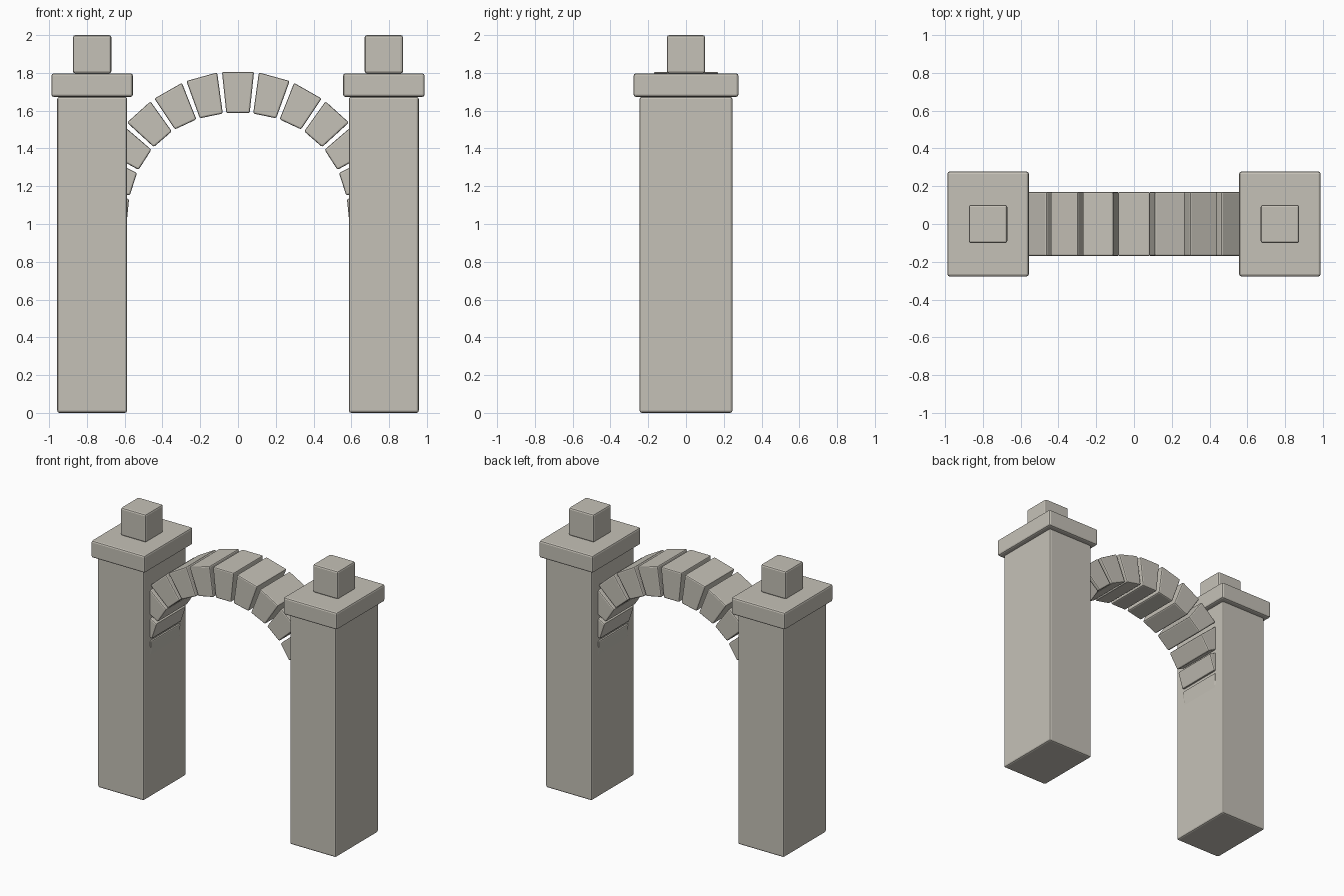
import bpy
import bmesh
from math import sin, cos, pi

default = bpy.data.objects.get("Cube")
if default:
    bpy.data.objects.remove(default, do_unlink=True)

STONE_COLOUR = (0.56, 0.535, 0.475, 1.0)
stone = bpy.data.materials.new("pale_stone")
stone.use_nodes = True
stone.diffuse_color = STONE_COLOUR
stone.node_tree.nodes["Principled BSDF"].inputs["Base Color"].default_value = STONE_COLOUR


def add_prism(name, outline, depth, bevel):
    """Extrude an (x, z) outline symmetrically along y and soften its edges."""
    bm = bmesh.new()
    front = bm.faces.new([bm.verts.new((x, -depth / 2, z)) for x, z in outline])
    result = bmesh.ops.extrude_face_region(bm, geom=[front])
    moved = [v for v in result["geom"] if isinstance(v, bmesh.types.BMVert)]
    bmesh.ops.translate(bm, verts=moved, vec=(0, depth, 0))
    bmesh.ops.recalc_face_normals(bm, faces=bm.faces)
    mesh = bpy.data.meshes.new(name)
    bm.to_mesh(mesh)
    bm.free()
    mesh.materials.append(stone)
    obj = bpy.data.objects.new(name, mesh)
    bpy.context.collection.objects.link(obj)
    mod = obj.modifiers.new("soft_edges", "BEVEL")
    mod.width = bevel
    mod.segments = 2
    return obj


def add_block(name, x, width, depth, bottom, top):
    left, right = x - width / 2, x + width / 2
    return add_prism(name, [(left, bottom), (right, bottom), (right, top), (left, top)],
                     depth, 0.012)


# Two pillars, each with a cap slab and a cube finial
PILLAR_X = 0.772
for side, sign in (("left", 1), ("right", -1)):
    x = sign * PILLAR_X
    add_block(side + "_pillar", x, 0.37, 0.492, 0.0, 1.673)
    add_block(side + "_cap", x, 0.431, 0.555, 1.673, 1.797)
    add_block(side + "_finial", x, 0.203, 0.203, 1.797, 2.0)

# Semicircular arch of separate wedge stones, ends buried in the pillars
COUNT = 13
SPRING_Z = 1.0
MID_RADIUS = 0.70
STEP = pi / COUNT
HALF_ANGLE = STEP * 0.435


def arch_point(angle, outward):
    # The ring is slightly thinner at its haunches
    radius = MID_RADIUS + outward * (0.111 - 0.015 * sin(2 * angle) ** 2)
    return radius * sin(angle), SPRING_Z + radius * cos(angle)


for i in range(COUNT):
    middle = (i - COUNT // 2) * STEP
    a, b = middle - HALF_ANGLE, middle + HALF_ANGLE
    outline = [arch_point(a, -1), arch_point(b, -1), arch_point(b, 1), arch_point(a, 1)]
    add_prism(f"arch_stone_{i + 1}", outline, 0.34, 0.009)
